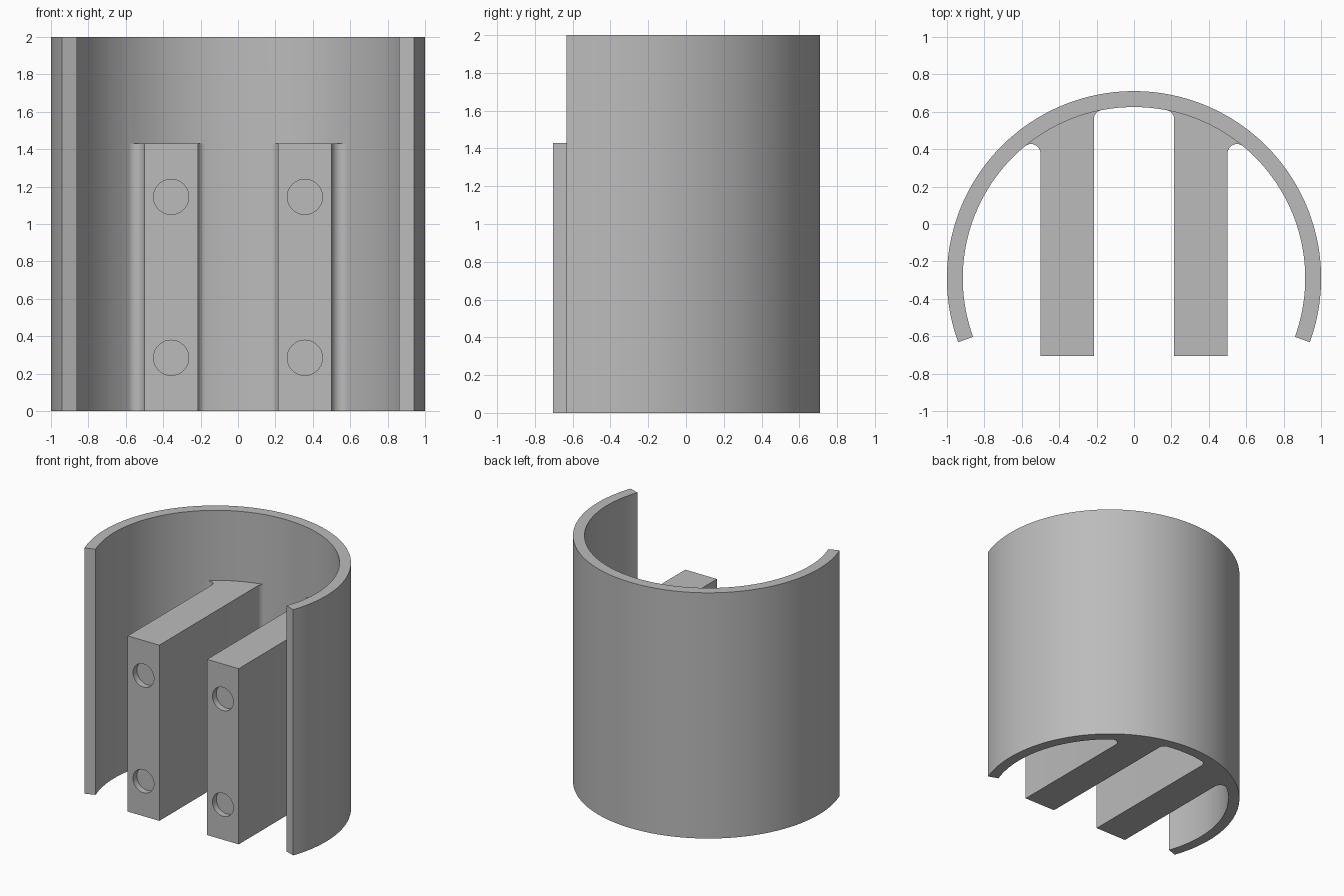
import bpy, bmesh
from math import sin, cos, pi, radians, sqrt, atan2
from mathutils import Matrix

cube = bpy.data.objects.get("Cube")
if cube:
    bpy.data.objects.remove(cube, do_unlink=True)

R_OUT, R_IN, CY = 1.0, 0.915, -0.29      # sleeve radii and axis position
FILLET, RIB_H, RIB_FRONT = 0.05, 1.43, -0.705

grey = bpy.data.materials.new("plain grey")
grey.use_nodes = True
colour = (0.5, 0.5, 0.5, 1)
grey.diffuse_color = colour
grey.node_tree.nodes["Principled BSDF"].inputs["Base Color"].default_value = colour


def arc(cx, cy, r, a0, a1, n):
    return [(cx + r * cos(a0 + (a1 - a0) * i / n),
             cy + r * sin(a0 + (a1 - a0) * i / n)) for i in range(n + 1)]


def finish(name, bm):
    bmesh.ops.recalc_face_normals(bm, faces=bm.faces)
    me = bpy.data.meshes.new(name)
    bm.to_mesh(me)
    bm.free()
    me.materials.append(grey)
    ob = bpy.data.objects.new(name, me)
    bpy.context.collection.objects.link(ob)
    return ob


def prism(name, outline, height):
    bm = bmesh.new()
    face = bm.faces.new([bm.verts.new((x, y, 0)) for x, y in outline])
    top = bmesh.ops.extrude_face_region(bm, geom=[face])["geom"]
    bmesh.ops.translate(bm, vec=(0, 0, height),
                        verts=[v for v in top if isinstance(v, bmesh.types.BMVert)])
    return finish(name, bm)


def rib_outline(side):
    # Straight rib whose two root fillets run tangent into the sleeve
    reach = R_IN - FILLET
    x_in, x_out = 0.215, 0.5
    cx1, cx2 = x_in - FILLET, x_out + FILLET
    dy1, dy2 = sqrt(reach**2 - cx1**2), sqrt(reach**2 - cx2**2)
    a1, a2 = atan2(dy1, cx1), atan2(dy2, cx2)
    pts = [(x_in, RIB_FRONT), (x_out, RIB_FRONT)]
    pts += arc(cx2, CY + dy2, FILLET, pi, a2, 10)
    pts += arc(0, CY, R_IN + 0.03, a2, a1, 12)   # buried in the sleeve wall
    pts += arc(cx1, CY + dy1, FILLET, a1, 0, 10)
    return [(side * x, y) for x, y in pts]


def boolean(target, other, operation):
    mod = target.modifiers.new(operation.lower(), 'BOOLEAN')
    mod.operation, mod.object, mod.solver = operation, other, 'EXACT'
    bpy.context.view_layer.objects.active = target
    bpy.ops.object.modifier_apply(modifier=mod.name)
    bpy.data.objects.remove(other, do_unlink=True)


# Open cylindrical sleeve
lo, hi = radians(-20), radians(200)
body = prism("slotted_sleeve", arc(0, CY, R_OUT, lo, hi, 110)
             + arc(0, CY, R_IN, hi, lo, 110), 2)

# Two ribs joined to the wall, each with two shallow round sockets
for side in (-1, 1):
    rib = prism("rib", rib_outline(side), RIB_H)
    for z in (0.285, 1.145):
        bm = bmesh.new()
        place = Matrix.Translation((side * 0.3575, RIB_FRONT, z)) @ Matrix.Rotation(pi / 2, 4, 'X')
        bmesh.ops.create_cone(bm, cap_ends=True, segments=40, radius1=0.094,
                              radius2=0.094, depth=0.1, matrix=place)
        cutter = finish("socket_cutter", bm)
        cutter.hide_render = True
        boolean(rib, cutter, 'DIFFERENCE')
    boolean(body, rib, 'UNION')

# Smooth curved walls, crisp edges
bpy.ops.object.select_all(action='DESELECT')
body.select_set(True)
bpy.context.view_layer.objects.active = body
bpy.ops.object.shade_smooth_by_angle(angle=radians(30))
